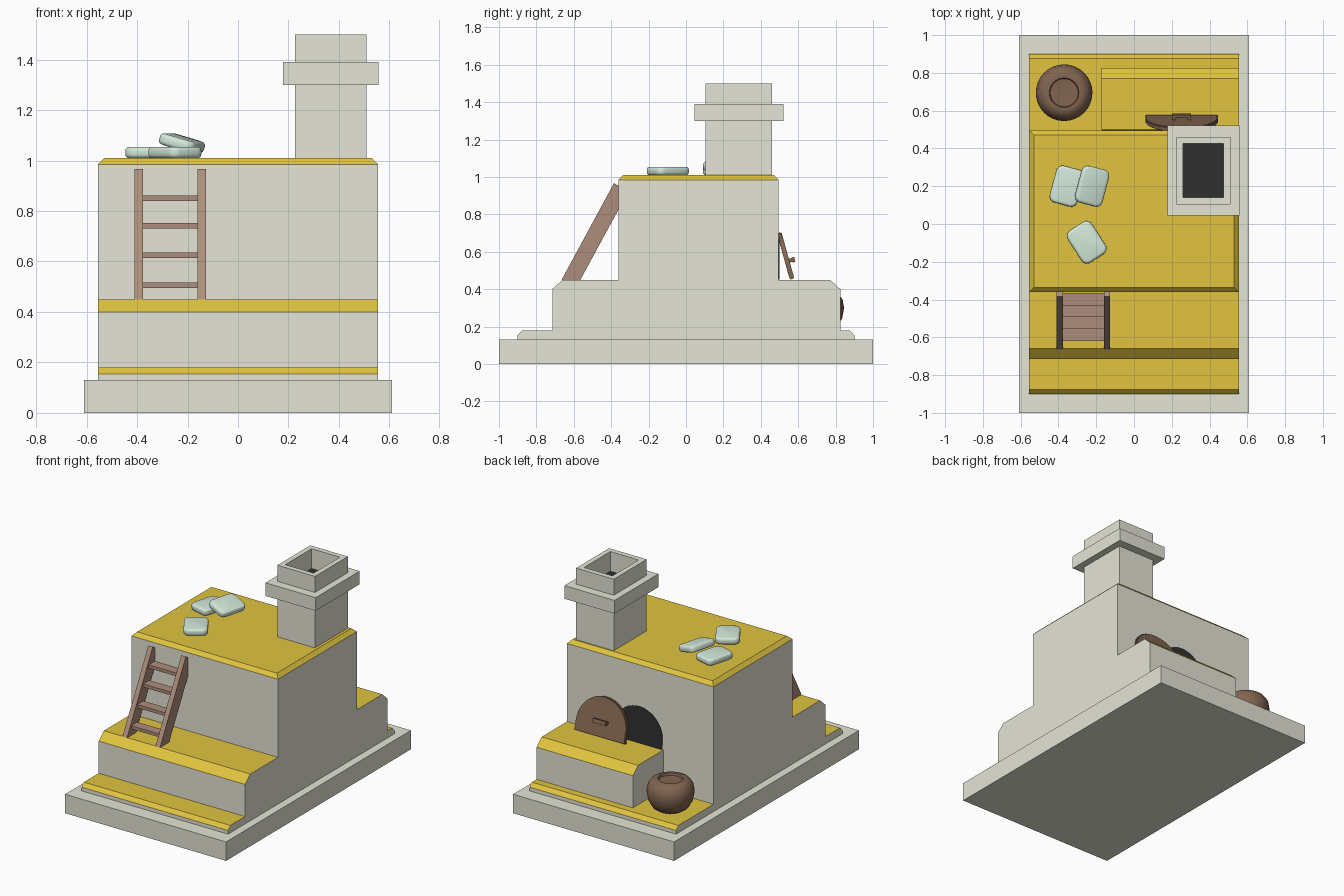
import bpy, bmesh
from math import sin, cos, pi, radians
from mathutils import Matrix

if "Cube" in bpy.data.objects:
    bpy.data.objects.remove(bpy.data.objects["Cube"])


def mat(name, rgb):
    m = bpy.data.materials.new(name)
    m.diffuse_color = (*rgb, 1)
    m.use_nodes = True
    m.node_tree.nodes["Principled BSDF"].inputs["Base Color"].default_value = m.diffuse_color
    return m


PLASTER = mat("plaster", (0.78, 0.78, 0.67))
OCHRE = mat("ochre", (0.75, 0.55, 0.05))
WOOD = mat("wood", (0.42, 0.27, 0.20))
DARK = mat("dark_wood", (0.22, 0.13, 0.08))
BLACK = mat("soot", (0.03, 0.03, 0.03))
CLOTH = mat("cloth", (0.65, 0.81, 0.70))


def finish(bm, name, mats, top=False, smooth=False):
    """Make an object; with top=True upward faces take the second material."""
    bmesh.ops.recalc_face_normals(bm, faces=bm.faces)
    if top:
        for f in bm.faces:
            f.material_index = int(f.normal.z > 0.3)
    me = bpy.data.meshes.new(name)
    bm.to_mesh(me)
    bm.free()
    for m in mats:
        me.materials.append(m)
    ob = bpy.data.objects.new(name, me)
    bpy.context.collection.objects.link(ob)
    if smooth:
        bpy.ops.object.select_all(action='DESELECT')
        ob.select_set(True)
        bpy.context.view_layer.objects.active = ob
        bpy.ops.object.shade_smooth_by_angle(angle=radians(40))
    return ob


def add_box(bm, x0, x1, y0, y1, z0, z1):
    M = Matrix.Translation(((x0 + x1) / 2, (y0 + y1) / 2, (z0 + z1) / 2)) @ \
        Matrix.Diagonal((x1 - x0, y1 - y0, z1 - z0, 1))
    bmesh.ops.create_cube(bm, size=1, matrix=M)


def add_prism(bm, points, offset):
    """Extrude a closed polygon along an offset vector."""
    f = bm.faces.new([bm.verts.new(p) for p in points])
    r = bmesh.ops.extrude_face_region(bm, geom=[f])
    bmesh.ops.translate(bm, vec=offset,
                        verts=[v for v in r["geom"] if isinstance(v, bmesh.types.BMVert)])


def side_profile(bm, yz, x0, x1):
    add_prism(bm, [(x0, y, z) for y, z in yz], (x1 - x0, 0, 0))


def arch(r, h, y, n=24):
    """Straight sides of height h under a half circle of radius r."""
    return [(-r, y, 0), (r, y, 0)] + \
        [(r * cos(pi * i / n), y, h + r * sin(pi * i / n)) for i in range(n + 1)]


# Foundation slab
bm = bmesh.new()
add_box(bm, -0.61, 0.61, -1, 1, 0, 0.13)
finish(bm, "foundation", [PLASTER])

# Low step with the front bench
bm = bmesh.new()
side_profile(bm, [(-0.90, 0.13), (-0.90, 0.155), (-0.875, 0.18), (-0.715, 0.18), (-0.715, 0.40),
                  (-0.66, 0.45), (-0.36, 0.45), (-0.36, 0.18), (0.875, 0.18), (0.90, 0.155),
                  (0.90, 0.13)], -0.555, 0.555)
finish(bm, "step_and_bench", [PLASTER, OCHRE], top=True)

# Rear oven shelf
bm = bmesh.new()
side_profile(bm, [(0.495, 0.18), (0.825, 0.18), (0.825, 0.40), (0.77, 0.45), (0.495, 0.45)],
             -0.175, 0.555)
finish(bm, "oven_shelf", [PLASTER, OCHRE], top=True)

# Main block with chamfered top edge
bm = bmesh.new()
add_box(bm, -0.555, 0.555, -0.36, 0.495, 0.18, 1.01)
bmesh.ops.bevel(bm, geom=[e for e in bm.edges if all(v.co.z > 1 for v in e.verts)],
                offset=0.025, segments=1, affect='EDGES')
finish(bm, "oven_body", [PLASTER, OCHRE], top=True)

# Chimney: stacked rectangular loops, sooty floor inside
bm = bmesh.new()
loops = []
for hx, hy, z in [(0.1425, 0.178, 1.0), (0.1425, 0.178, 1.30), (0.19, 0.238, 1.30),
                  (0.19, 0.238, 1.39), (0.1425, 0.178, 1.39), (0.1425, 0.178, 1.50),
                  (0.1075, 0.1425, 1.50), (0.1075, 0.1425, 1.365)]:
    loops.append([bm.verts.new((0.3675 + sx * hx, 0.2825 + sy * hy, z))
                  for sx, sy in ((-1, -1), (1, -1), (1, 1), (-1, 1))])
for a, b in zip(loops, loops[1:]):
    for i in range(4):
        j = (i + 1) % 4
        bm.faces.new((a[i], a[j], b[j], b[i]))
bm.faces.new(loops[0])
bm.faces.new(loops[-1]).material_index = 1
finish(bm, "chimney", [PLASTER, BLACK])

# Oven mouth
bm = bmesh.new()
add_prism(bm, arch(0.18, 0.07, 0)[:-1], (0, 0.01, 0))
finish(bm, "oven_mouth", [BLACK]).location = (0.01, 0.489, 0.451)

# Leaning oven door with handle
bm = bmesh.new()
add_prism(bm, arch(0.192, 0.065, -0.0125)[:-1], (0, 0.025, 0))
bmesh.ops.remove_doubles(bm, verts=bm.verts, dist=1e-5)
rim = [e for e in bm.edges if abs(e.verts[0].co.y - e.verts[1].co.y) < 1e-4]
bmesh.ops.bevel(bm, geom=rim, offset=0.005, segments=2, affect='EDGES')
add_box(bm, -0.05, 0.05, 0.027, 0.042, 0.085, 0.112)
for s in (-1, 1):
    add_box(bm, s * 0.04 - 0.01, s * 0.04 + 0.01, 0.01, 0.03, 0.088, 0.109)
door = finish(bm, "oven_door", [DARK], smooth=True)
door.location = (0.2525, 0.567, 0.454)
door.rotation_euler.x = radians(15.5)

# Clay pot, spun from a profile
bm = bmesh.new()
prof = [(0, 0.18), (0.085, 0.18), (0.115, 0.2), (0.14, 0.245), (0.15, 0.3), (0.142, 0.345),
        (0.12, 0.375), (0.095, 0.387), (0.078, 0.385), (0.074, 0.37), (0, 0.365)]
vs = [bm.verts.new((r, 0, z)) for r, z in prof]
es = [bm.edges.new(p) for p in zip(vs, vs[1:])]
bmesh.ops.spin(bm, geom=vs + es, cent=(0, 0, 0), axis=(0, 0, 1), angle=2 * pi, steps=32)
bmesh.ops.remove_doubles(bm, verts=bm.verts, dist=1e-4)
finish(bm, "pot", [DARK], smooth=True).location = (-0.37, 0.695, 0)

# Ladder rails and rungs
bm = bmesh.new()
for x in (-0.41, -0.16):
    side_profile(bm, [(-0.665, 0.45), (-0.565, 0.45), (-0.36, 0.827), (-0.36, 0.952),
                      (-0.385, 0.967)], x, x + 0.034)
for z in (0.505, 0.625, 0.742, 0.85):
    y = -0.615 + (z - 0.45) / 1.84
    add_box(bm, -0.38, -0.155, y - 0.033, y + 0.033, z - 0.011, z + 0.011)
finish(bm, "ladder", [WOOD])

# Pillows
for i, (loc, rot) in enumerate([((-0.355, 0.2, 1.032), (0, 0, -15)),
                                ((-0.222, 0.2, 1.069), (0, 16, -15)),
                                ((-0.25, -0.097, 1.032), (0, 0, 33))]):
    bm = bmesh.new()
    add_box(bm, -0.076, 0.076, -0.101, 0.101, -0.0225, 0.0225)
    up = [e for e in bm.edges if abs(e.verts[0].co.z - e.verts[1].co.z) > 0.01]
    bmesh.ops.bevel(bm, geom=up, offset=0.035, segments=4, profile=0.5, affect='EDGES')
    rim = [e for e in bm.edges if abs(e.verts[0].co.z - e.verts[1].co.z) < 0.01]
    bmesh.ops.bevel(bm, geom=rim, offset=0.015, segments=3, profile=0.5, affect='EDGES')
    p = finish(bm, f"pillow_{i + 1}", [CLOTH], smooth=True)
    p.location = loc
    p.rotation_euler = [radians(a) for a in rot]
